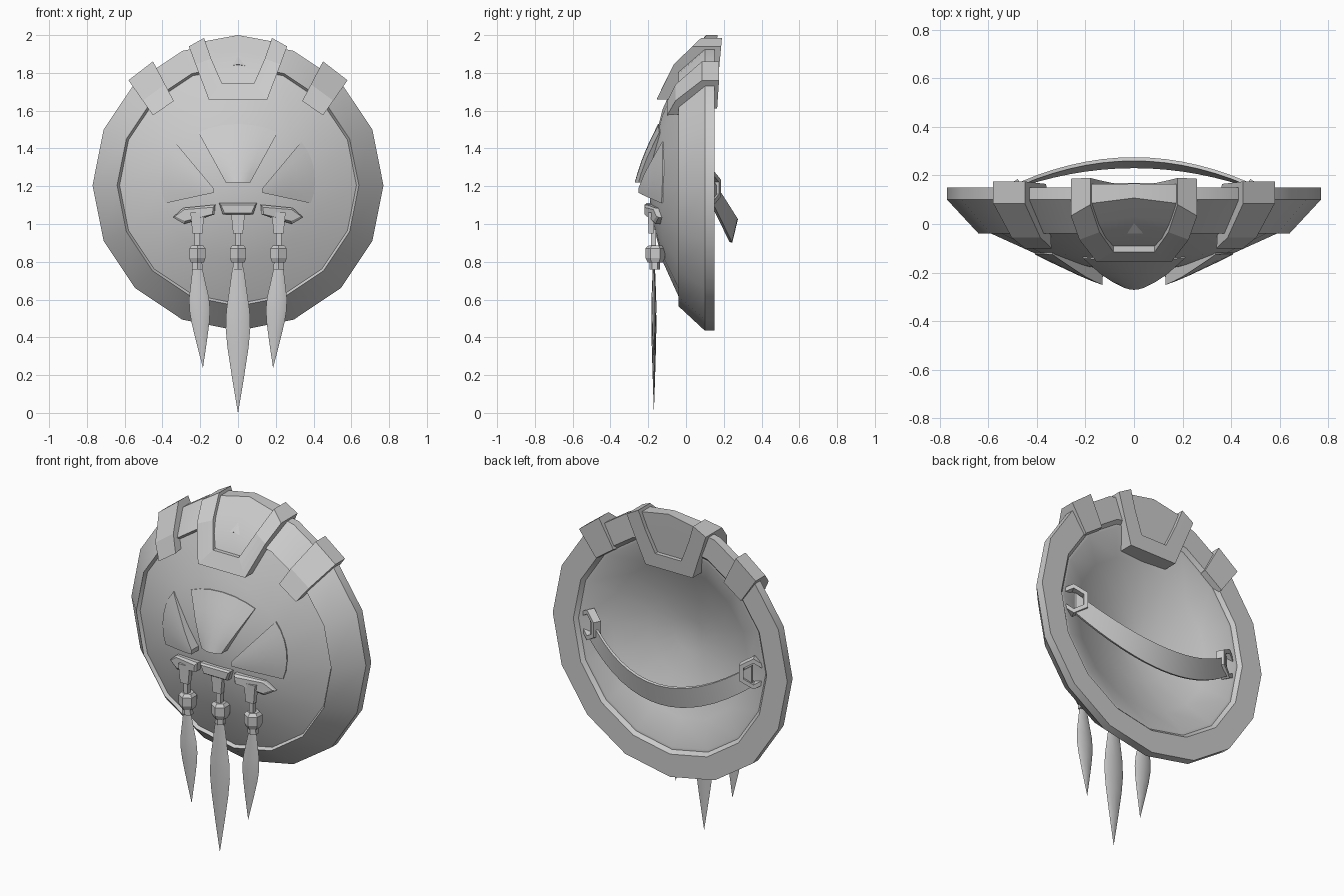
import bpy, bmesh, math
from math import sin, cos, pi, radians

cube = bpy.data.objects.get("Cube")
if cube:
    bpy.data.objects.remove(cube)

grey = bpy.data.materials.new("plain grey")
grey.use_nodes = True
COLOUR = (0.6, 0.6, 0.6, 1)
grey.diffuse_color = COLOUR
grey.node_tree.nodes["Principled BSDF"].inputs["Base Color"].default_value = COLOUR

CZ = 1.205  # height of the shield's centre


def loft(name, loops, caps=True, smooth=0):
    """Skin a list of closed loops, optionally capping both ends."""
    bm = bmesh.new()
    rows = [[bm.verts.new(p) for p in loop] for loop in loops]
    n = len(rows[0])
    for a, b in zip(rows, rows[1:]):
        for i in range(n):
            j = (i + 1) % n
            bm.faces.new((a[i], a[j], b[j], b[i]))
    if caps:
        bm.faces.new(rows[0])
        bm.faces.new(rows[-1])
    bmesh.ops.remove_doubles(bm, verts=bm.verts, dist=1e-5)
    bmesh.ops.recalc_face_normals(bm, faces=bm.faces)
    mesh = bpy.data.meshes.new(name)
    bm.to_mesh(mesh)
    bm.free()
    mesh.materials.append(grey)
    ob = bpy.data.objects.new(name, mesh)
    bpy.context.scene.collection.objects.link(ob)
    if smooth:
        bpy.ops.object.select_all(action='DESELECT')
        ob.select_set(True)
        bpy.context.view_layer.objects.active = ob
        bpy.ops.object.shade_smooth_by_angle(angle=radians(smooth))
    return ob


def interp(table, t):
    for (a, ya), (b, yb) in zip(table, table[1:]):
        if t <= b:
            return ya + (yb - ya) * (t - a) / (b - a)
    return table[-1][1]


def polar(r, a, y):
    return (r * cos(a), y, CZ + r * sin(a))


# Shield body: one revolved profile, front dome, rim and hollow back
dome = [(0, -.195), (.1, -.19), (.2, -.175), (.4, -.125), (.627, -.022)]
rim = [(.64, -.04), (.77, .10), (.77, .15), (.635, .15), (.615, .13), (.6, .13)]
hollow = [(.45, .06), (.25, -.01), (.1, -.04), (0, -.05)]
loft("shield_body", [[polar(r, i * pi / 8, y) for i in range(16)]
                     for r, y in dome + rim + hollow], caps=False, smooth=32)

# Crest: raised U frame around a lower panel, wrapped over the top of the rim
crest_front = [(1.66, -.155), (1.84, -.07), (1.985, .08), (2.01, .085)]
crest_back = [(1.66, .16), (1.98, .19), (2.01, .19)]


def crest_section(outer, inner, sink):
    pts = [tuple(o + (i - o) * t for o, i in zip(outer, inner)) for t in (0, .33, .66, 1)]
    front = [(x, interp(crest_front, z) + sink, z) for x, z in pts]
    back = [(x, interp(crest_back, z) - sink, z) for x, z in reversed(pts)]
    return front + back


arm = [((-.26, 1.94), (-.18, 1.985)), ((-.225, 1.845), (-.142, 1.875)),
       ((-.155, 1.66), (-.085, 1.745))]
arm += [((-a[0], a[1]), (-b[0], b[1])) for a, b in reversed(arm)]
loft("crest_frame", [crest_section(a, b, 0) for a, b in arm])
panel = [((-.19, 1.965), (-.1, 1.735)), ((0, 2.0), (0, 1.735)), ((.19, 1.965), (.1, 1.735))]
loft("crest_panel", [crest_section(a, b, .024) for a, b in panel], smooth=30)

# Rim clamps on the diagonals: t runs from the inner end (0) to the outer end (1)
clamp = [(1, .175), (1, .085), (.42, -.055), (0, -.1), (.03, -.04), (.2, .165)]
for side, label in ((1, "left"), (-1, "right")):
    loops = [[(side * (.395 + .12 * t - w * (.055 + .01 * t)), y,
               1.613 + .198 * t + w * (.038 + .012 * t)) for t, y in clamp]
             for w in (-1, 1)]
    loft("rim_clamp_" + label, loops)


# Fan plates: raised and ridged at the inner tip, sinking into the dome outwards
def fan(name, inner, outer, raise_by, ridge):
    steps = 6
    loops = []
    for i in range(steps + 1):
        s = i / steps
        crown = 4 * s * (1 - s)
        front = []
        for j in range(steps + 1):
            u = j / steps
            ends = [(p[0][0] + (p[1][0] - p[0][0]) * s, p[0][1] + (p[1][1] - p[0][1]) * s)
                    for p in (inner, outer)]
            x, z = (ends[0][k] + (ends[1][k] - ends[0][k]) * u for k in (0, 1))
            d = math.hypot(x, z - CZ) or 1
            bulge = .045 * u * crown
            x, z = x + bulge * x / d, z + bulge * (z - CZ) / d
            lift = (raise_by + ridge * crown) * (1 - u) + .004
            front.append((x, interp(dome, math.hypot(x, z - CZ)) - lift, z))
        loops.append(front + [(x, y + .07, z) for x, y, z in reversed(front)])
    loft(name, loops, smooth=30)


fan("fan_centre", ((-.065, 1.22), (.065, 1.22)), ((-.21, 1.485), (.21, 1.485)), .055, .018)
for s, label in ((1, "left"), (-1, "right")):
    fan("fan_" + label, ((s * .13, 1.165), (s * .13, 1.19)),
        ((s * .385, 1.11), (s * .335, 1.435)), .062, 0)


# Pendants: hanger bar, tapering strip, bead, collar and feather
def stack(name, x, y, sections, sides, lean=0, smooth=0):
    z0 = sections[0][0]
    turn = pi / sides if sides != 8 else 0
    k = 1 / cos(pi / sides) if turn else 1
    loft(name, [[(x + lean * (z0 - z) + k * w * cos(turn + i * 2 * pi / sides),
                  y + k * d * sin(turn + i * 2 * pi / sides), z) for i in range(sides)]
                for z, w, d in sections], smooth=smooth)


def hanger(name, outline):
    """Bar with a bevelled face, leaning back along the dome away from the middle."""
    cx = sum(p[0] for p in outline) / len(outline)
    cz = sum(p[1] for p in outline) / len(outline)

    def layer(depth, kx, kz):
        return [(cx + (x - cx) * kx, -.183 + depth + .3 * max(0, abs(x) - .13),
                 cz + (z - cz) * kz) for x, z in outline]
    loft(name, [layer(-.038, .9, .72), layer(-.026, 1, 1), layer(.03, 1, 1)])


hanger("hanger_centre", [(-.1, 1.11), (.1, 1.11), (.08, 1.05), (-.08, 1.05)])
for s, label in ((1, "left"), (-1, "right")):
    hanger("hanger_" + label, [(s * x, z) for x, z in ((.12, 1.102), (.29, 1.085), (.345, 1.035),
                                                      (.285, 1.0), (.125, 1.05))])

feather = [(0, .45), (.12, .65), (.3, .95), (.42, 1), (.55, .86), (.75, .5), (1, .01)]
for x, label, tip, half in ((-.215, "right", .24, .055), (0, "centre", 0, .065),
                            (.215, "left", .24, .055)):
    lean = -.055 * (x > 0) + .055 * (x < 0)
    stack("strip_" + label, x, -.185, [(1.06, .037, .016), (.95, .026, .014)], 4)
    stack("cord_" + label, x, -.172, [(.97, .014, .014), (.86, .014, .014)], 4)
    stack("bead_" + label, x, -.163, [(.887, .03, .03), (.87, .043, .045), (.82, .043, .045),
                                      (.795, .034, .034)], 6)
    stack("collar_" + label, x, -.165, [(.81, .024, .024), (.76, .028, .024)], 6)
    stack("feather_" + label, x, -.17,
          [(.77 - t * (.77 - tip), half * w, .013 * w) for t, w in feather], 8, lean, 40)

# Handle: sagging band across the back, held by a six-sided ring at each end
loops = []
for i in range(17):
    t = i / 8 - 1
    bow = 1 - t * t
    x, y, z = .53 * t, .13 + .13 * bow, 1.235 - .205 * bow
    low = (x, y - .03 * bow, z - .125)
    loops.append([(x, y, z), (x, y + .015, z - .004), (x, low[1] + .015, low[2] - .004), low])
loft("handle_band", loops, smooth=40)

for s, label in ((1, "left"), (-1, "right")):
    loops = []
    tilt = radians(-28)
    for r, h in ((.09, -.03), (.09, .015), (.064, .015), (.064, -.03), (.09, -.03)):
        loop = []
        for i in range(6):
            a = i * pi / 3 + pi / 6
            u, v = r * cos(a), r * sin(a)
            loop.append((s * (.54 + u * cos(tilt) - h * sin(tilt)),
                         .135 + u * sin(tilt) + h * cos(tilt), 1.19 + v))
        loops.append(loop)
    loft("handle_ring_" + label, loops, caps=False)
